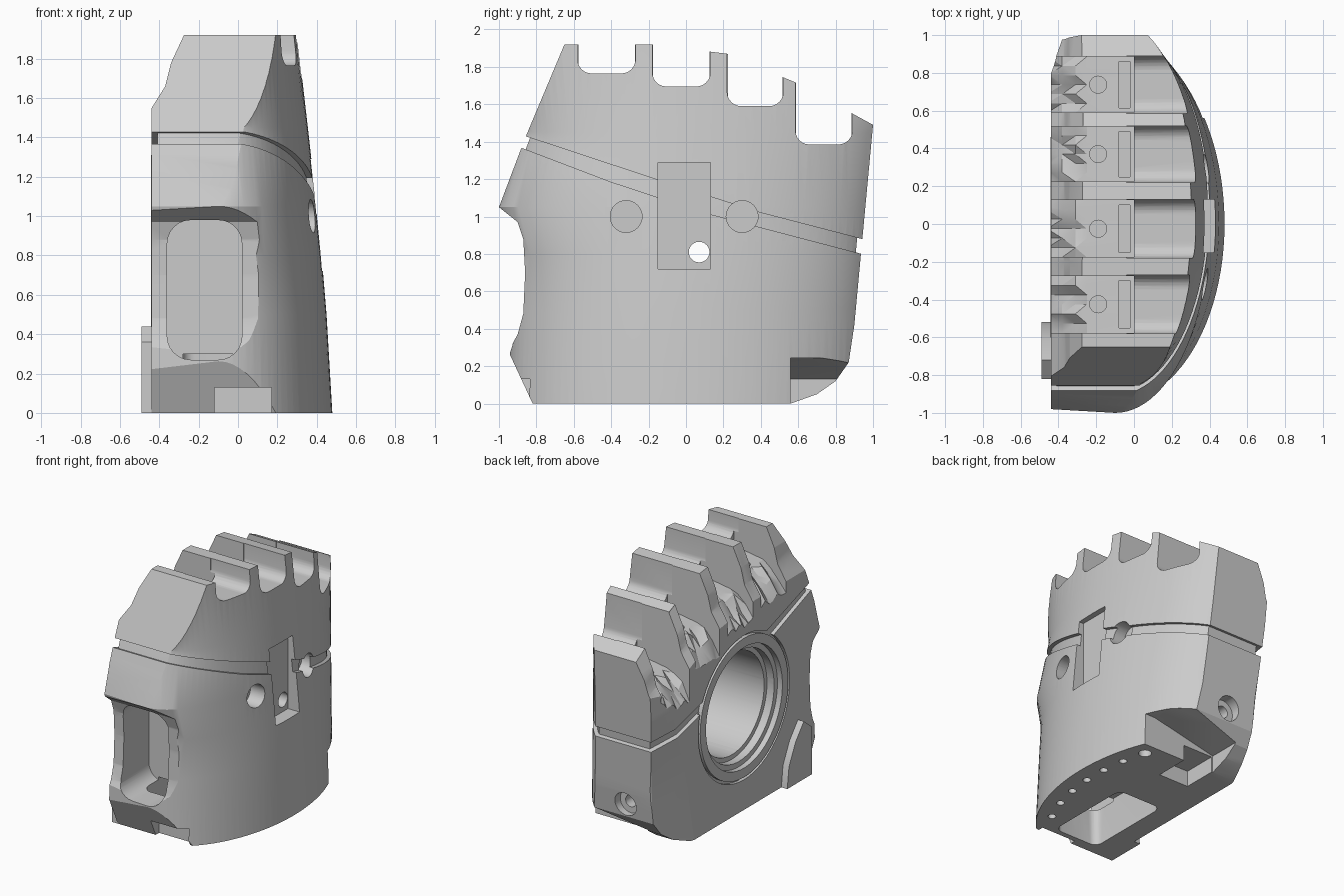
import bpy, bmesh, math, random
from mathutils import Matrix, Vector

if "Cube" in bpy.data.objects:
    bpy.data.objects.remove(bpy.data.objects["Cube"])

random.seed(4)
grey = bpy.data.materials.new("plain_grey")
grey.use_nodes = True
COLOUR = (0.6, 0.6, 0.6, 1)
grey.diffuse_color = COLOUR
grey.node_tree.nodes["Principled BSDF"].inputs["Base Color"].default_value = COLOUR


def finish(name, bm):
    bmesh.ops.recalc_face_normals(bm, faces=bm.faces)
    bmesh.ops.triangulate(bm, faces=bm.faces)
    mesh = bpy.data.meshes.new(name)
    bm.to_mesh(mesh)
    bm.free()
    mesh.materials.append(grey)
    ob = bpy.data.objects.new(name, mesh)
    bpy.context.collection.objects.link(ob)
    return ob


def loft(name, rings):
    """Closed solid through rings of equal point count."""
    bm = bmesh.new()
    rows = [[bm.verts.new(p) for p in ring] for ring in rings]
    n = len(rows[0])
    for a, b in zip(rows, rows[1:]):
        for i in range(n):
            j = (i + 1) % n
            bm.faces.new((a[i], a[j], b[j], b[i]))
    bm.faces.new(rows[0])
    bm.faces.new(rows[-1])
    return finish(name, bm)


def side_prism(name, pts, x0, x1):
    return loft(name, [[(x, y, z) for y, z in pts] for x in (x0, x1)])


def box(name, lo, hi, axis=None, radius=0.0, bottom_only=False):
    """Box whose edges along one axis may be rounded."""
    bm = bmesh.new()
    lo, hi = Vector(lo), Vector(hi)
    bmesh.ops.create_cube(bm, size=1, matrix=Matrix.Translation((lo + hi) / 2)
                          @ Matrix.Diagonal((*(hi - lo), 1)))
    if radius:
        edges = [e for e in bm.edges
                 if abs((e.verts[0].co - e.verts[1].co).normalized()[axis]) > 0.9
                 and not (bottom_only and e.verts[0].co.z > lo.z + 0.001)]
        bmesh.ops.bevel(bm, geom=edges, offset=radius, segments=6, profile=0.5, affect='EDGES')
    return finish(name, bm)


def rod(name, start, end, radius, sides=40):
    bm = bmesh.new()
    a, b = Vector(start), Vector(end)
    turn = (b - a).to_track_quat('Z', 'Y').to_matrix().to_4x4()
    bmesh.ops.create_cone(bm, cap_ends=True, segments=sides, radius1=radius, radius2=radius,
                          depth=(b - a).length, matrix=Matrix.Translation((a + b) / 2) @ turn)
    return finish(name, bm)


def volume(mesh):
    bm = bmesh.new()
    bm.from_mesh(mesh)
    v = bm.calc_volume(signed=True)
    bm.free()
    return v


def combine(target, tool, mode='DIFFERENCE'):
    """Boolean that accepts only a result of plausible volume."""
    a, b = volume(target.data), volume(tool.data)
    low, high = {'DIFFERENCE': (max(a - b, a * .3), a), 'INTERSECT': (min(a, b) * .2, min(a, b)),
                 'UNION': (max(a, b), a + b)}[mode]
    for solver in ('MANIFOLD', 'EXACT', 'FLOAT'):
        mod = target.modifiers.new("combine", 'BOOLEAN')
        mod.operation, mod.object, mod.solver = mode, tool, solver
        graph = bpy.context.evaluated_depsgraph_get()
        result = bpy.data.meshes.new_from_object(target.evaluated_get(graph))
        target.modifiers.remove(mod)
        if low - .002 <= volume(result) <= high + .002:
            bm = bmesh.new()
            bm.from_mesh(result)
            bmesh.ops.triangulate(bm, faces=bm.faces)
            bm.to_mesh(result)
            bm.free()
            target.data = result
            break
    bpy.data.objects.remove(tool)


def outline(z, x_max, front, back, corner, inset):
    """D-shaped plan section, flat at -x with a rounded-off rear corner."""
    xc, x_min = -0.1, -0.44 + inset
    ring = []
    steps = 48
    for i in range(steps + 1):
        t = math.pi * (i / steps - 0.5)
        b = front if t < 0 else back
        ring.append((xc + (x_max - inset - xc) * math.cos(t), (b - inset) * math.sin(t), z))
    top = back - inset
    return ring + [(x_min + corner, top, z), (x_min + corner * .45, top - corner * .45, z),
                   (x_min, top - corner * 1.7, z), (x_min, inset - front + .02, z)]


SIDE = [(-.82, 0), (-.95, .28), (-.90, .37), (-.87, .48), (-.86, .7), (-.87, .88), (-.90, .97),
        (-1.0, 1.05), (-.86, 1.42), (-.65, 1.92), (-.18, 1.92), (.22, 1.87), (.59, 1.715),
        (1.0, 1.49), (.94, .85), (.90, .42), (.87, .22), (.80, .12), (.70, .05), (.56, 0)]


def shell(name, inset=0.0):
    layers = ((-.01, .48, .95, .97, .26), (.5, .45, .935, 1.0, .22), (.8, .425, .93, 1.02, .18),
              (1.05, .40, 1.0, 1.04, .15), (1.45, .355, .885, 1.08, .14), (1.93, .30, .945, 1.12, .14))
    body = loft(name, [outline(*layer, inset) for layer in layers])
    k = 1 - inset
    combine(body, side_prism("side_limits", [(y * k, z) for y, z in SIDE], -1, 1), 'INTERSECT')
    return body


body = shell("palm_shell")

# Slanted seam groove running around the shell
groove = side_prism("groove_band", [(-1.2, 1.47), (-.86, 1.36), (-.4, 1.185), (.1, 1.02),
                                    (.94, .80), (1.2, .74), (1.2, .82), (.94, .88), (.4, 1.02),
                                    (-.15, 1.195), (-.86, 1.43), (-1.2, 1.54)], -1, 1)
combine(groove, shell("groove_core", 0.03))
combine(body, groove)

# Chamfered inner ends of the ribs
ends = []
for y, top in ((-1.2, 1.92), (-.2, 1.92), (.25, 1.86), (1.2, 1.4)):
    ends.append([(x, y, top + dz) for x, dz in ((-.27, .01), (-.34, -.14), (-.37, -.26),
                                                (-.47, -.42), (-1, -.42), (-1, .4), (-.27, .4))])
combine(body, loft("rib_end_cut", ends))

# Finger slots: rounded channel, inner pocket, rough worn mouth, slit and pin hole
for y0, y1, floor in ((-.58, -.27, 1.765), (-.18, .13, 1.695), (.22, .52, 1.59), (.585, .89, 1.385)):
    ym = (y0 + y1) / 2
    combine(body, box("slot", (-.04, y0, floor), (.8, y1, 2.3), 0, .075, True))
    mouth = []
    for i in range(7):
        y = y0 + .004 + (y1 - y0 - .008) * i / 6
        rough = [random.uniform(-.035, .035) for _ in range(3)]
        mouth.append([(x, y, z) for x, z in (
            (0, 2.31), (0, floor - .06), (-.25, floor - .1), (-.31, floor - .13 + rough[0]),
            (-.38, floor - .2 + rough[1]), (-.46, floor - .32 + rough[2]),
            (-.8, floor - .36), (-.8, 2.31))])
    combine(body, loft("slot_mouth", mouth))
    combine(body, box("slit", (-.08, y0 + .03, floor - .16), (-.02, y1 - .03, floor + .1)))
    combine(body, rod("pin_hole", (-.19, ym, floor - .25), (-.19, ym, floor + .1), .045, 24))

# Round bearing seat on the flat side, stepped inward
CY, CZ = -.07, .78
combine(body, rod("moat", (-.6, CY, CZ), (-.415, CY, CZ), .55, 64))
combine(body, rod("collar", (-.442, CY, CZ), (-.40, CY, CZ), .53, 64), 'UNION')
for radius, depth in ((.46, -.40), (.42, -.34), (.385, .2)):
    combine(body, rod("bore", (-.7, CY, CZ), (depth, CY, CZ), radius, 64))

# Blind front window
combine(body, box("window", (-.36, -1.3, .27), (.02, -.56, .98), 1, .12))

# Outer side: plate pocket, through hole and two round recesses
combine(body, box("plate_pocket", (.33, -.15, .72), (.8, .13, 1.29)))
combine(body, rod("through_hole", (.1, .07, .81), (.8, .07, .81), .055))
for y in (-.32, .3):
    combine(body, rod("round_recess", (.27, y, 1.0), (.8, y, 1.0), .085))

# Rear corner cutout with a sloping roof, inner recess and screw hole
roof = [(.8, .243), (.28, .243), (-.24, .13), (-.24, -.2), (.8, -.2)]
combine(body, loft("rear_cutout", [[(x, y, z) for x, z in roof] for y in (.56, 1.2)]))
combine(body, box("rear_recess", (-.23, .3, -.15), (.02, .7, .12)))
combine(body, rod("screw_seat", (-.11, .82, .32), (-.11, 1.2, .32), .09))
combine(body, rod("screw_hole", (-.11, .62, .32), (-.11, 1.21, .32), .045))

# Underside: opening, front notch and a curved row of holes
combine(body, box("floor_opening", (-.28, -.74, -.2), (.09, -.05, .3), 2, .06))
combine(body, box("front_notch", (-.12, -1.2, -.1), (.17, -.78, .13)))
for i in range(7):
    y = -.62 + i * .18
    x = -.1 + .58 * math.sqrt(1 - (y / .95) ** 2) - .12
    combine(body, rod("floor_hole", (x, y, -.1), (x, y, .1), .045 if i == 6 else .028, 20))

# Raised corner pad beside the bearing
pad = side_prism("corner_pad", [(-.82, 0), (-.52, 0), (-.54, .16), (-.62, .32), (-.72, .44),
                                (-.82, .36)], -.49, -.43)

for ob in (body, pad):
    bpy.ops.object.select_all(action='DESELECT')
    ob.select_set(True)
    bpy.context.view_layer.objects.active = ob
    bpy.ops.object.shade_smooth_by_angle(angle=math.radians(20))
